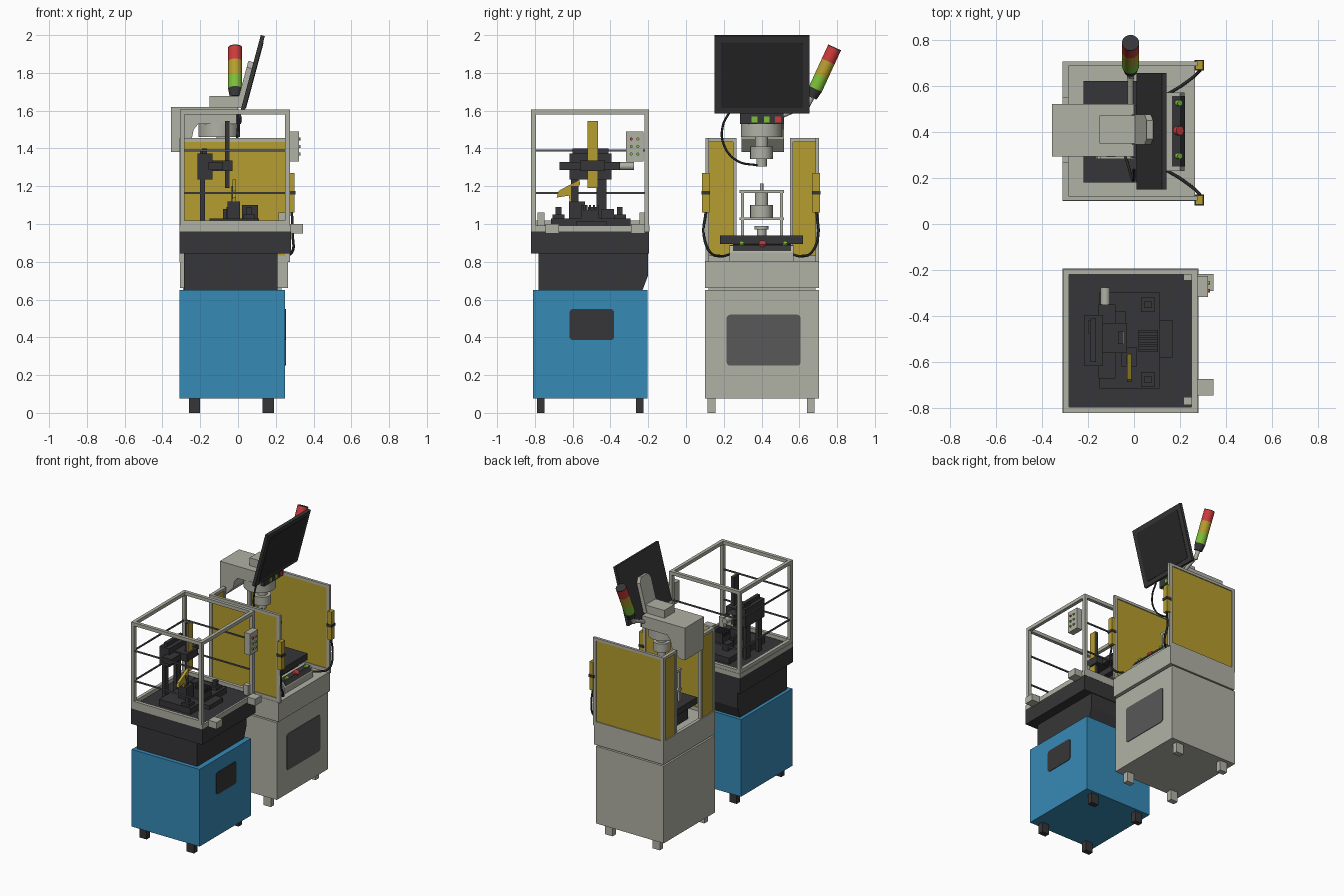
import bpy, bmesh, math
from mathutils import Vector, Matrix

if "Cube" in bpy.data.objects:
    bpy.data.objects.remove(bpy.data.objects["Cube"])

def lin(c):
    return tuple(((v/255+0.055)/1.055)**2.4 if v > 10 else v/255/12.92 for v in c) + (1,)

M = {}
for n, c in dict(blue=(54, 138, 182), light_grey=(176, 177, 165), charcoal=(54, 54, 56),
                 black=(40, 40, 41), mid_grey=(88, 88, 88), ochre=(182, 158, 46), red=(205, 58, 58),
                 green=(125, 190, 55)).items():
    M[n] = bpy.data.materials.new(n)
    M[n].diffuse_color = lin(c)

def add(name, bm, mat, matrix=None):
    me = bpy.data.meshes.new(name)
    bmesh.ops.recalc_face_normals(bm, faces=bm.faces)
    bm.to_mesh(me)
    bm.free()
    me.materials.append(M[mat])
    ob = bpy.data.objects.new(name, me)
    if matrix:
        ob.matrix_world = matrix
    bpy.context.collection.objects.link(ob)
    return ob

def box(name, x0, x1, y0, y1, z0, z1, mat, rnd=0, matrix=None):
    """Box by limits; rnd rounds the edges that run along x."""
    bm = bmesh.new()
    bmesh.ops.create_cube(bm, size=1)
    for v in bm.verts:
        v.co = ((x0+x1)/2+v.co.x*(x1-x0), (y0+y1)/2+v.co.y*(y1-y0), (z0+z1)/2+v.co.z*(z1-z0))
    if rnd:
        es = [e for e in bm.edges if abs(e.verts[0].co.x-e.verts[1].co.x) > 1e-6]
        bmesh.ops.bevel(bm, geom=es, offset=rnd, segments=4, profile=0.5, affect='EDGES')
    return add(name, bm, mat, matrix)

def prism(name, pts, axis, a, b, mat, matrix=None):
    """Extrude a profile: (y,z) points along x, or (x,z) points along y."""
    bm = bmesh.new()
    vs = [bm.verts.new((a, p, q) if axis == 'x' else (p, a, q)) for p, q in pts]
    f = bm.faces.new(vs)
    r = bmesh.ops.extrude_face_region(bm, geom=[f])
    d = (b-a, 0, 0) if axis == 'x' else (0, b-a, 0)
    bmesh.ops.translate(bm, vec=d, verts=[g for g in r['geom'] if isinstance(g, bmesh.types.BMVert)])
    return add(name, bm, mat, matrix)

def cyl(name, p0, p1, r, mat, n=24, r2=None):
    p0, p1 = Vector(p0), Vector(p1)
    bm = bmesh.new()
    bmesh.ops.create_cone(bm, cap_ends=True, segments=n, radius1=r, radius2=r if r2 is None else r2,
                          depth=(p1-p0).length)
    for f in bm.faces:
        f.smooth = len(f.verts) == 4
    for e in bm.edges:
        e.smooth = all(len(f.verts) == 4 for f in e.link_faces)
    rot = Vector((0, 0, 1)).rotation_difference(p1-p0).to_matrix().to_4x4()
    return add(name, bm, mat, Matrix.Translation((p0+p1)/2) @ rot)

def cable(name, pts, r=0.007):
    cu = bpy.data.curves.new(name, 'CURVE')
    cu.dimensions, cu.bevel_depth, cu.bevel_resolution, cu.resolution_u = '3D', r, 2, 6
    sp = cu.splines.new('BEZIER')
    sp.bezier_points.add(len(pts)-1)
    for bp, p in zip(sp.bezier_points, pts):
        bp.co = p
        bp.handle_left_type = bp.handle_right_type = 'AUTO'
    cu.materials.append(M['black'])
    bpy.context.collection.objects.link(bpy.data.objects.new(name, cu))

# ---------- Blue machine: cabinet, feet, neck, top box ----------
box('blue_cabinet', -.31, .25, -.81, -.205, .075, .65, 'blue')
box('blue_cabinet_window', .248, .254, -.617, -.38, .385, .55, 'charcoal', .02)
for x in (-.26, .13):
    for y in (-.79, -.265):
        box('blue_machine_foot', x, x+.06, y, y+.04, 0, .08, 'charcoal')
    for y in (.115, .64):
        box('grey_machine_foot', x, x+.06, y, y+.04, 0, .08, 'light_grey')
prism('neck', [(-.78, .65), (-.23, .65), (-.2, .73), (-.2, .85), (-.78, .85)], 'x', -.285, .21, 'charcoal')
box('top_box', -.31, .28, -.82, -.195, .845, .96, 'charcoal')
box('work_floor', -.3, .265, -.81, -.205, .955, .985, 'charcoal')
for y in (-.82, -.208):
    box('tray_rim_side', -.31, .28, y, y+.015, .96, .993, 'light_grey')
for x in (-.31, .265):
    box('tray_rim_end', x, x+.015, -.82, -.193, .96, .993, 'light_grey')

# guard frame: posts, top and bottom rails, thin bars
for x in (-.307, .25):
    for y in (-.82, -.22):
        box('guard_post', x, x+.025, y, y+.025, .99, 1.58, 'light_grey')
    box('guard_top_end_rail', x, x+.025, -.82, -.195, 1.58, 1.605, 'light_grey')
for y in (-.82, -.22):
    box('guard_top_side_rail', -.307, .275, y, y+.025, 1.58, 1.605, 'light_grey')
    box('guard_bottom_rail', -.307, .275, y, y+.025, .99, 1.018, 'light_grey')
    for z in (1.165, 1.39):
        box('guard_bar_side', -.29, .26, y+.008, y+.017, z-.005, z+.005, 'mid_grey')
box('guard_back_bottom_rail', -.307, -.282, -.82, -.195, .99, 1.018, 'light_grey')
for z in (1.165, 1.39):
    box('guard_bar_back', -.299, -.29, -.81, -.205, z-.005, z+.005, 'mid_grey')

# corner brackets, hand button boxes, control panel
for y in (-.785, -.245):
    box('corner_bracket', .215, .255, y, y+.035, .985, 1.06, 'light_grey')
for y in (-.745, -.29):
    box('hand_button_box', .275, .345, y, y+.072, .95, 1, 'light_grey')
box('control_panel', .275, .322, -.317, -.225, 1.33, 1.49, 'light_grey')
for i, y in enumerate((-.29, -.255)):
    for j, z in enumerate((1.37, 1.41, 1.45)):
        m = 'red' if (i, j) == (0, 2) else ('green' if j < 2 else 'ochre')
        cyl('panel_button', (.32, y, z), (.33, y, z), .008, m, 12)

# press mechanism
box('fixture_plate', -.15, .11, -.715, -.295, .985, 1.03, 'charcoal')
box('front_plate', .11, .17, -.58, -.42, .985, 1.015, 'charcoal')
box('rear_column', -.2, -.175, -.475, -.42, .985, 1.39, 'charcoal')
box('rear_column_left', -.2, -.175, -.61, -.57, .985, 1.25, 'charcoal')
box('head_block', -.215, -.135, -.617, -.395, 1.235, 1.372, 'charcoal')
box('head_cap', -.19, -.165, -.6, -.41, 1.37, 1.4, 'charcoal')
box('head_crossbar', -.155, -.08, -.67, -.35, 1.285, 1.327, 'charcoal')
box('head_nose', -.15, -.03, -.56, -.43, 1.28, 1.335, 'charcoal')
cyl('head_motor', (-.125, -.365, 1.306), (-.125, -.275, 1.306), .021, 'light_grey')
box('slide_bar', -.07, -.048, -.522, -.466, 1.19, 1.545, 'charcoal')
box('slide_bar_face', -.049, -.043, -.522, -.466, 1.19, 1.545, 'ochre')
box('lever_mount', -.055, .01, -.62, -.535, 1.03, 1.12, 'charcoal')
box('lever_post', -.035, -.01, -.61, -.57, 1.1, 1.2, 'charcoal')
prism('lever', [(-.685, 1.14), (-.675, 1.175), (-.565, 1.235), (-.56, 1.21), (-.6, 1.17), (-.595, 1.11),
                (-.615, 1.11), (-.62, 1.15)], 'x', -.03, -.01, 'ochre')
box('rear_fixture', -.08, -.035, -.45, -.38, 1.03, 1.08, 'charcoal')
box('small_fixture', -.06, -.04, -.52, -.475, 1.03, 1.09, 'charcoal')
for y in (-.675, -.35):
    box('locator_base', .03, .09, y-.032, y+.032, 1.02, 1.05, 'charcoal')
    box('locator_pin', .045, .075, y-.015, y+.015, 1.05, 1.09, 'charcoal')
box('ribbed_block', .02, .105, -.555, -.46, 1.03, 1.075, 'charcoal')
for k in range(5):
    box('rib', .02, .105, -.555+k*.0205, -.543+k*.0205, 1.075, 1.1, 'charcoal')

# ---------- Grey machine: cabinet, base, guard walls ----------
box('grey_cabinet', -.31, .25, .1, .705, .075, .65, 'light_grey')
box('grey_cabinet_window', .248, .254, .215, .607, .25, .52, 'mid_grey', .02)
box('grey_neck', -.29, .23, .12, .685, .64, .67, 'light_grey')
box('grey_base', -.308, .265, .1, .705, .66, .805, 'light_grey')
for y in (.102, .685):
    box('side_wall', -.285, .25, y+.005, y+.013, .825, 1.44, 'ochre')
    box('side_frame_bottom', -.31, .275, y, y+.02, .8, .832, 'light_grey')
    box('side_frame_top', -.31, .275, y, y+.02, 1.435, 1.455, 'light_grey')
    for x in (-.31, .248):
        box('side_frame_post', x, x+.026, y, y+.02, .805, 1.455, 'light_grey')
for y0, y1, yp in ((.12, .25, .25), (.565, .685, .55)):
    box('back_wall', -.302, -.294, y0, y1, .825, 1.44, 'ochre')
    box('back_post', -.31, -.285, yp, yp+.017, .805, 1.455, 'light_grey')
    box('back_top_rail', -.31, -.285, y0, y1, 1.435, 1.455, 'light_grey')
box('back_bottom_rail', -.31, -.285, .12, .69, .8, .832, 'light_grey')

# light curtains with straps and cables
for y, s in ((.104, 1), (.69, -1)):
    box('light_curtain', .268, .3, y-.02, y+.02, 1.06, 1.27, 'ochre')
    box('curtain_strap', .262, .304, y-.023, y+.023, 1.155, 1.175, 'charcoal')
    cable('curtain_cable', [(.285, y, 1.06), (.29, y-.01*s, .94), (.285, y+.025*s, .85), (.22, y+.08*s, .83),
                            (.14, y+.13*s, .84)])

# operator button sill
prism('button_sill', [(.14, .8), (.22, .8), (.22, .85), (.2, .885), (.14, .89)], 'y', .23, .57, 'light_grey')
prism('button_strip', [(.221, .858), (.201, .889), (.165, .893), (.165, .88), (.2, .87)], 'y', .25, .555, 'charcoal')
for y, m, r in ((.295, 'green', .013), (.405, 'red', .02), (.525, 'green', .013)):
    cyl('sill_button', (.185, y, .88), (.2, y, .902), r, m, 16)

# work table and lower tooling
box('table_pedestal', -.2, .12, .26, .54, .8, .9, 'charcoal')
box('work_table', -.22, .14, .18, .62, .893, .94, 'charcoal')
cx, cy = -.08, .4
cyl('chuck_base', (cx, cy, .94), (cx, cy, .97), .025, 'light_grey')
cyl('chuck', (cx, cy, .97), (cx, cy, .99), .038, 'light_grey')
for x in (cx-.08, cx+.065):
    for y in (.29, .497):
        box('tool_post', x, x+.015, y, y+.016, .94, 1.18, 'light_grey')
    box('tool_top_bar', x, x+.015, .283, .52, 1.163, 1.18, 'light_grey')
box('tool_plate', cx-.085, cx+.085, .283, .52, 1.02, 1.035, 'light_grey')
cyl('tool_body', (cx, cy, 1.035), (cx, cy, 1.1), .06, 'light_grey')
cyl('tool_neck', (cx, cy, 1.1), (cx, cy, 1.17), .035, 'light_grey')
cyl('tool_tip', (cx, cy, 1.17), (cx, cy, 1.215), .009, 'light_grey', 12)

# head arm and spindle
prism('head_arm', [(-.355, 1.38), (-.355, 1.62), (0, 1.62), (0, 1.53), (-.21, 1.53), (-.235, 1.5),
                   (-.245, 1.45), (-.31, 1.38)], 'y', .293, .52, 'light_grey')
cyl('spindle_housing', (-.1, cy, 1.46), (-.1, cy, 1.535), .11, 'light_grey', 32)
cyl('spindle_neck', (cx, cy, 1.4), (cx, cy, 1.46), .035, 'light_grey')
cyl('spindle_body', (cx, cy, 1.345), (cx, cy, 1.41), .06, 'light_grey')
cyl('spindle_nose', (cx, cy, 1.305), (cx, cy, 1.345), .028, 'light_grey')
box('head_button_panel', -.01, .015, .287, .515, 1.53, 1.588, 'charcoal')
for y, m in ((.363, 'green'), (.427, 'green'), (.487, 'red')):
    box('head_button', .014, .021, y-.015, y+.015, 1.538, 1.568, m)
cable('head_cable', [(.0, .235, 1.6), (.0, .195, 1.52), (-.01, .2, 1.42), (-.03, .27, 1.335), (-.07, .38, 1.31)], .006)

# monitor tilted back over the head
T = Matrix.Translation((.032, 0, 1.585)) @ Matrix.Rotation(math.atan2(.11, .41), 4, 'Y')
box('monitor_mount', -.15, .035, .35, .47, 1.615, 1.678, 'light_grey')
box('monitor', -.022, 0, .15, .655, 0, .4245, 'charcoal', 0, T)
box('monitor_screen', -.001, .003, .185, .62, .03, .39, 'black', .015, T)
prism('monitor_bracket', [(.345, .03), (.475, .03), (.475, .24), (.45, .275), (.37, .275), (.345, .24)],
      'x', -.05, -.022, 'light_grey', T)

# signal tower, leaning out on its pole
a, b = Vector((-.015, .665, 1.67)), Vector((-.015, .787, 1.935))
cyl('tower_pole', (-.015, .5, 1.57), (-.015, .64, 1.63), .013, 'light_grey', 16)
cyl('tower_pole_end', (-.015, .635, 1.615), a, .015, 'light_grey', 16)
for n, t0, t1, m in (('base', 0, .17, 'charcoal'), ('green', .17, .43, 'green'),
                     ('amber', .43, .72, 'ochre'), ('red', .72, .98, 'red'), ('cap', .98, 1, 'charcoal')):
    cyl('tower_'+n, a.lerp(b, t0), a.lerp(b, t1), .028 if n == 'base' else .037, m, 24, .037)

for m in bpy.data.materials:
    if m.users and not m.is_grease_pencil:
        m.use_nodes = True
        m.node_tree.nodes["Principled BSDF"].inputs["Base Color"].default_value = m.diffuse_color
